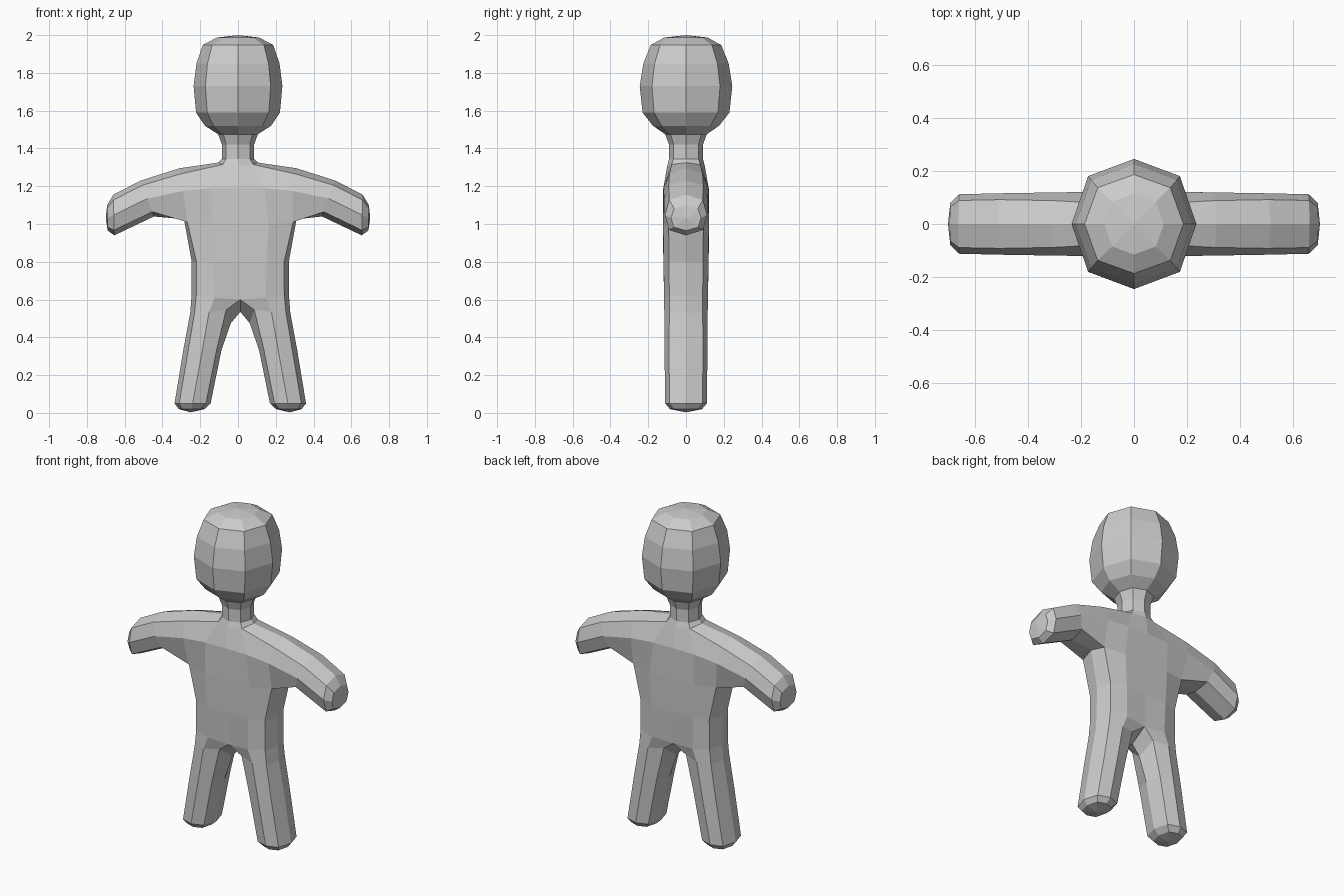
import bpy, bmesh
from mathutils import Vector

if "Cube" in bpy.data.objects:
    bpy.data.objects.remove(bpy.data.objects["Cube"])

bm = bmesh.new()


def face(*pts):
    bm.faces.new([bm.verts.new(p) for p in pts])


def bridge(a, b):
    """Quads between two rows of points."""
    for i in range(min(len(a), len(b)) - 1):
        face(a[i], a[i + 1], b[i + 1], b[i])


def loft(rows):
    for a, b in zip(rows, rows[1:]):
        bridge(a, b)


def cap(row, tip):
    for a, b in zip(row, row[1:]):
        face(a, b, tip)


def limb(p, q, d):
    """Front half of an octagonal limb section between (x, z) points p and q."""
    out = []
    for t, y in ((0, 0), (.13, .79), (.5, 1), (.87, .79), (1, 0)):
        out.append((p[0] + (q[0] - p[0]) * t, -d * y, p[1] + (q[1] - p[1]) * t))
    return out


def ring(z, rx, ry):
    """Quarter of an octagonal head or neck section."""
    return [(0, -ry, z), (.735 * rx, -.735 * ry, z), (rx, 0, z)]


# One quarter of the body is modelled, then mirrored twice.
# Leg, from hip to foot
hip = [(.258, 0, .62), (.233, -.088, .62), (.135, -.116, .61),
       (0, -.105, .60), (0, 0, .535)]
thigh = [(.265, 0, .53), (.242, -.088, .53), (.165, -.115, .535),
         (.075, -.09, .545), (.05, 0, .475)]
foot = limb((.325, .02), (.19, .02), .085)
loft([hip, thigh, limb((.302, .33), (.10, .33), .114),
      limb((.348, .05), (.157, .05), .11), foot])
cap(foot, (.262, 0, .003))

# Torso
waist = [(.257, 0, .80), (.232, -.09, .80), (.14, -.119, .80), (0, -.12, .80)]
chest = [(.298, 0, 1.025), (.28, -.092, 1.01), (.15, -.121, 1.0), (0, -.122, 1.0)]
loft([hip[:4], waist, chest])

# Arm
root = [chest[0], chest[1], (.29, -.119, 1.175), (.305, -.088, 1.265), (.31, 0, 1.295)]
hand = limb((.69, .965), (.693, 1.10), .08)
loft([root, limb((.445, 1.04), (.515, 1.23), .116),
      limb((.655, .94), (.66, 1.155), .112), hand])
cap(hand, (.70, 0, 1.03))

# Chest and shoulder panels joining the torso, arm and neck
n = [(0, -.1, 1.305), (.08, -.076, 1.315), (.105, 0, 1.325)]
c0, c1 = (0, -.12, 1.19), (.14, -.121, 1.19)
face(chest[3], chest[2], c1, c0)
face(chest[2], chest[1], root[2], c1)
face(c0, c1, n[1], n[0])
face(c1, root[2], root[3], n[1])
face(n[1], root[3], root[4], n[2])

# Neck and head
rings = [ring(*r) for r in (
    (1.345, .086, .09), (1.42, .085, .09), (1.475, .105, .11), (1.52, .175, .175),
    (1.59, .222, .23), (1.73, .235, .245), (1.85, .22, .226),
    (1.948, .186, .186), (1.987, .112, .115))]
loft([n] + rings)
cap(rings[-1], (0, 0, 2.0))

# Mirror left/right and front/back
for axis in (0, 1):
    scale = Vector((1, 1, 1))
    scale[axis] = -1
    copy = bmesh.ops.duplicate(bm, geom=bm.verts[:] + bm.edges[:] + bm.faces[:])
    for v in copy["geom"]:
        if isinstance(v, bmesh.types.BMVert):
            v.co *= scale
bmesh.ops.remove_doubles(bm, verts=bm.verts[:], dist=.0005)
bmesh.ops.recalc_face_normals(bm, faces=bm.faces[:])

# Lower body sits slightly to one side
for v in bm.verts:
    if abs(v.co.x) < .4 and v.co.z < 1.1:
        v.co.x += .012

mesh = bpy.data.meshes.new("figure_body")
bm.to_mesh(mesh)
bm.free()
bpy.context.collection.objects.link(bpy.data.objects.new("figure_body", mesh))
